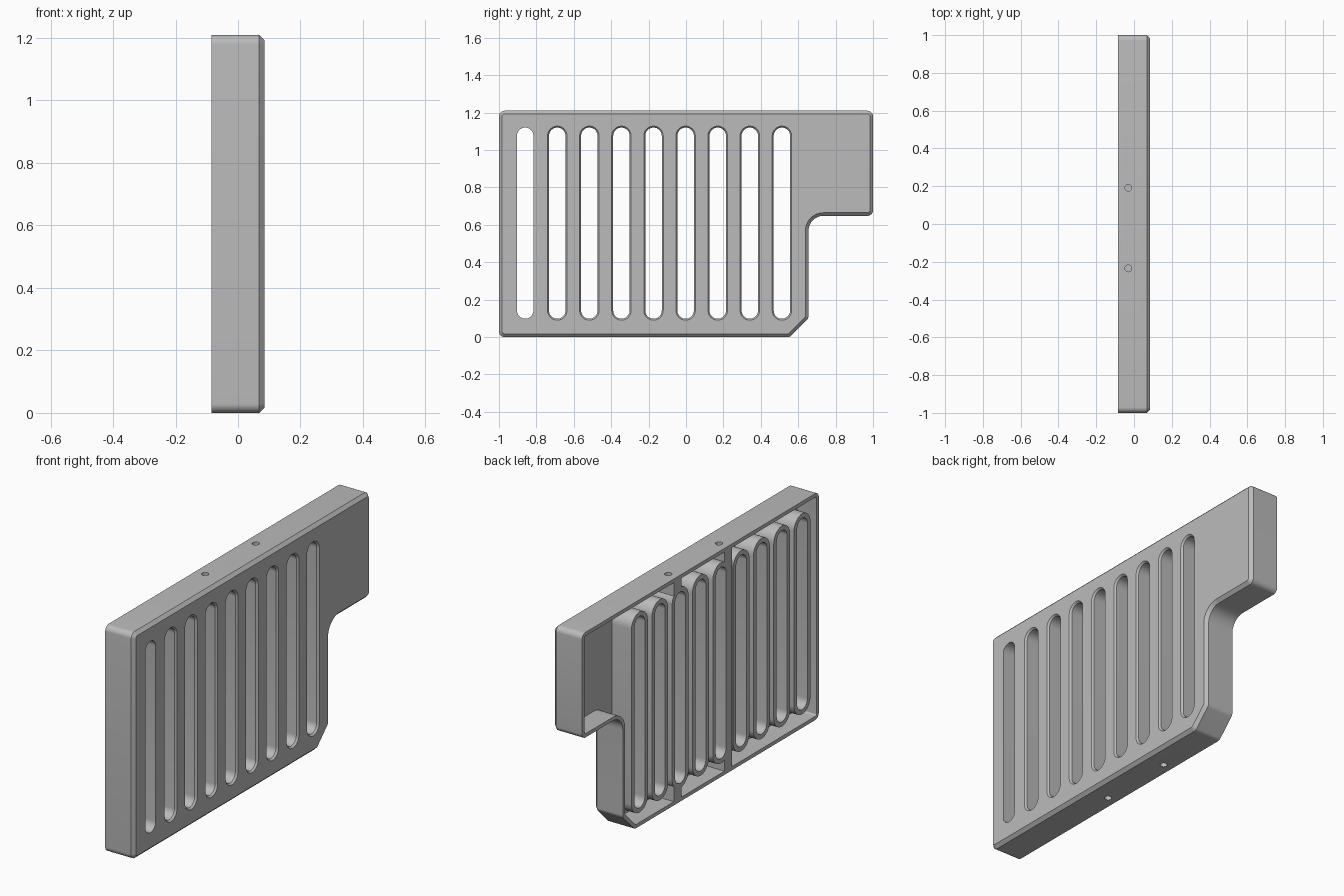
import bpy, bmesh, math
from mathutils import Vector

if "Cube" in bpy.data.objects:
    bpy.data.objects.remove(bpy.data.objects["Cube"], do_unlink=True)

BACK, FRONT, FLOOR = -0.085, 0.085, 0.03
WALL = 0.02
SLOT_LOW, SLOT_HIGH, SLOT_R, RING_R = 0.142, 1.076, 0.044, 0.069
SLOTS = [-0.86 + 0.1716 * i for i in range(9)]
BOSSES = (-0.235, 0.192)

grey = bpy.data.materials.new("plain_grey")
grey.use_nodes = True
colour = (0.5, 0.5, 0.5, 1)
grey.diffuse_color = colour
grey.node_tree.nodes["Principled BSDF"].inputs["Base Color"].default_value = colour

# Panel corners as (y, z, corner radius), counter-clockwise
CORNERS = [(-1, 0, 0.03), (0.555, 0, 0.03), (0.655, 0.1, 0.03), (0.655, 0.648, 0.08),
           (1, 0.648, 0.03), (1, 1.21, 0.03), (-1, 1.21, 0.03)]


def outline(inset):
    """Rounded panel outline moved inwards by inset."""
    points = []
    for i, (y, z, radius) in enumerate(CORNERS):
        p = Vector((y, z))
        before = (p - Vector(CORNERS[i - 1][:2])).normalized()
        after = (Vector(CORNERS[(i + 1) % len(CORNERS)][:2]) - p).normalized()
        n1, n2 = Vector((-before.y, before.x)), Vector((-after.y, after.x))
        side = 1 if before.x * after.y > before.y * after.x else -1
        r = max(radius - side * inset, 0.004)
        mitre = (n1 + n2) / (1 + n1.dot(n2))
        centre = p + mitre * (inset + side * r)
        for k in range(9):
            n = n1.slerp(n2, k / 8)
            points.append(centre - n * side * r)
    return points


def capsule(y, r):
    """Upright slot outline with round ends."""
    points = []
    for z, start in ((SLOT_HIGH, 0), (SLOT_LOW, math.pi)):
        for k in range(17):
            a = start + math.pi * k / 16
            points.append(Vector((y + r * math.cos(a), z + r * math.sin(a))))
    return points


def rectangle(y0, y1, z0, z1):
    return [Vector(c) for c in ((y0, z0), (y1, z0), (y1, z1), (y0, z1))]


def loft(name, levels):
    """Solid through matching outlines, each given as (x, points)."""
    bm = bmesh.new()
    rings = [[bm.verts.new((x, p.x, p.y)) for p in pts] for x, pts in levels]
    for a, b in zip(rings, rings[1:]):
        for i in range(len(a)):
            j = (i + 1) % len(a)
            bm.faces.new((a[i], a[j], b[j], b[i]))
    bm.faces.new(rings[0][::-1])
    bm.faces.new(rings[-1])
    bmesh.ops.recalc_face_normals(bm, faces=bm.faces)
    return finish(name, bm)


def finish(name, bm):
    mesh = bpy.data.meshes.new(name)
    bm.to_mesh(mesh)
    bm.free()
    mesh.materials.append(grey)
    obj = bpy.data.objects.new(name, mesh)
    bpy.context.collection.objects.link(obj)
    return obj


def pin(y, z):
    """Upright cylinder that drills a short screw hole."""
    bm = bmesh.new()
    bmesh.ops.create_cone(bm, cap_ends=True, segments=24, radius1=0.018,
                          radius2=0.018, depth=0.08)
    bmesh.ops.translate(bm, verts=bm.verts, vec=(-0.03, y, z))
    return finish("hole_cutter", bm)


def cut(target, cutter):
    mod = target.modifiers.new("cut", 'BOOLEAN')
    mod.operation = 'DIFFERENCE'
    mod.solver = 'EXACT'
    mod.object = cutter
    bpy.context.view_layer.objects.active = target
    bpy.ops.object.modifier_apply(modifier=mod.name)
    bpy.data.objects.remove(cutter, do_unlink=True)


# Outer shell with a chamfered front edge
panel = loft("slotted_panel", [(BACK, outline(0)), (FRONT - 0.017, outline(0)),
                               (FRONT, outline(0.017))])

# Hollow back, keeping a collar round every slot and two full-height ribs
cavity = loft("cavity_cutter", [(-0.2, outline(WALL)), (FLOOR, outline(WALL))])
for y in SLOTS:
    collar = capsule(y, RING_R)
    cut(cavity, loft("collar", [(-0.3, collar), (0.06, collar)]))
for y in BOSSES:
    rib = rectangle(y - 0.032, y + 0.032, -0.1, 1.3)
    cut(cavity, loft("rib", [(-0.3, rib), (0.06, rib)]))
cut(panel, cavity)

# Through slots; all but the first have a chamfered mouth
for i, y in enumerate(SLOTS):
    flare = 0.008 if i else 0
    cut(panel, loft("slot_cutter", [(-0.2, capsule(y, SLOT_R)),
                                    (FRONT - 0.01, capsule(y, SLOT_R)),
                                    (FRONT + 0.01, capsule(y, SLOT_R + 2 * flare))]))

# Screw holes in the top and bottom edges
for y in BOSSES:
    for z in (0, 1.21):
        cut(panel, pin(y, z))

bpy.ops.object.select_all(action='DESELECT')
panel.select_set(True)
bpy.context.view_layer.objects.active = panel
bpy.ops.object.shade_smooth_by_angle(angle=math.radians(30))
